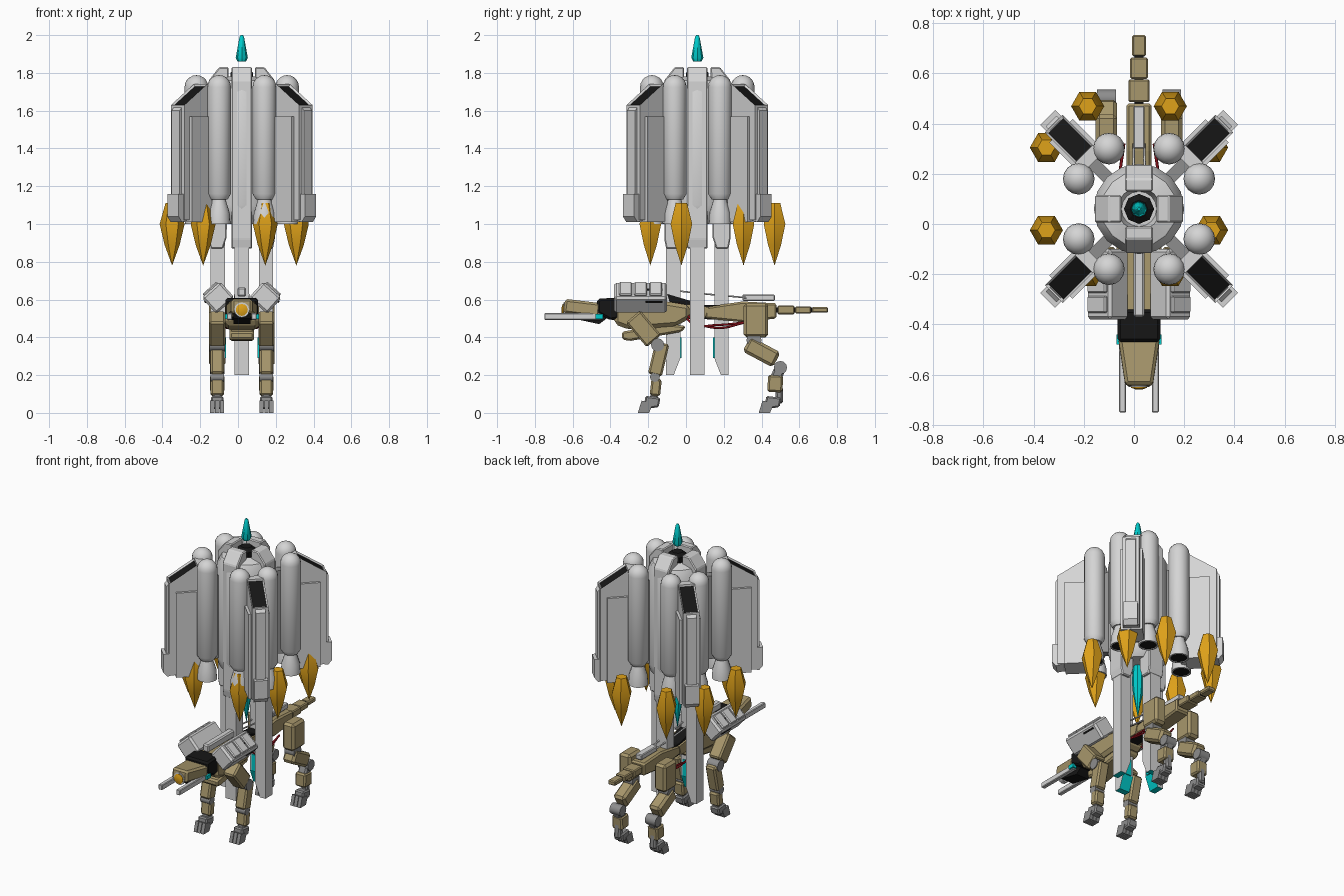
import bpy, bmesh, math
from mathutils import Vector, Matrix

cube = bpy.data.objects.get("Cube")
if cube:
    bpy.data.objects.remove(cube, do_unlink=True)

CX, CY = 0.02, 0.06          # axis of the rocket pack; CX is also the mirror plane
HALF = math.pi / 2


def material(name, r, g, b):
    m = bpy.data.materials.new(name)
    m.use_nodes = True
    m.diffuse_color = (r, g, b, 1)
    m.node_tree.nodes["Principled BSDF"].inputs["Base Color"].default_value = (r, g, b, 1)
    return m


WHITE = material("pale grey", 0.66, 0.66, 0.66)
GREY = material("mid grey", 0.27, 0.27, 0.27)
TAN = material("tan", 0.39, 0.31, 0.15)
BLACK = material("black", 0.008, 0.008, 0.008)
GOLD = material("gold", 0.74, 0.36, 0.01)
CYAN = material("cyan", 0.0, 0.6, 0.6)
RED = material("dark red", 0.25, 0.005, 0.01)


def finish(name, bm, mats, matrix, smooth=False):
    bmesh.ops.recalc_face_normals(bm, faces=bm.faces)
    mesh = bpy.data.meshes.new(name)
    bm.to_mesh(mesh)
    bm.free()
    for m in mats:
        mesh.materials.append(m)
    ob = bpy.data.objects.new(name, mesh)
    ob.matrix_world = matrix
    bpy.context.collection.objects.link(ob)
    if smooth:
        bpy.ops.object.select_all(action='DESELECT')
        ob.select_set(True)
        bpy.context.view_layer.objects.active = ob
        bpy.ops.object.shade_smooth_by_angle(angle=math.radians(40))
    return ob


def place(loc, angle=0.0, axis='Z'):
    return Matrix.Translation(loc) @ Matrix.Rotation(angle, 4, axis)


def lathe(name, profile, loc, mat, sides=16, matrix=None, smooth=True):
    """Revolve (radius, height) points about the local z axis."""
    bm = bmesh.new()
    rings = [[bm.verts.new((r * math.cos(k * math.tau / sides), r * math.sin(k * math.tau / sides), z))
              for k in range(sides)] for r, z in profile]
    for a, b in zip(rings, rings[1:]):
        for k in range(sides):
            n = (k + 1) % sides
            bm.faces.new((a[k], a[n], b[n], b[k]))
    bmesh.ops.remove_doubles(bm, verts=bm.verts, dist=1e-5)
    bmesh.ops.holes_fill(bm, edges=bm.edges, sides=0)
    return finish(name, bm, [mat], matrix or Matrix.Translation(loc), smooth)


def slab(name, pts, half, mats, loc=(0, 0, 0), angle=HALF, bevel=0.0, rule=None):
    """Extrude a side profile (u, z) sideways; angle turns u about z."""
    bm = bmesh.new()
    f = bm.faces.new([bm.verts.new((u, -half, z)) for u, z in pts])
    ext = bmesh.ops.extrude_face_region(bm, geom=[f])
    bmesh.ops.translate(bm, vec=(0, 2 * half, 0),
                        verts=[v for v in ext["geom"] if isinstance(v, bmesh.types.BMVert)])
    bmesh.ops.recalc_face_normals(bm, faces=bm.faces)
    if bevel:
        bmesh.ops.bevel(bm, geom=bm.edges[:], offset=bevel, segments=1, affect='EDGES')
    if rule:
        rule(bm)
    return finish(name, bm, mats, place(loc, angle))


def box(name, loc, size, mat, bevel=0.0, rot=0.0, axis='Y', taper=1.0):
    """Box whose -y end may be tapered in x."""
    bm = bmesh.new()
    bmesh.ops.create_cube(bm, size=1)
    for v in bm.verts:
        t = taper if v.co.y < 0 else 1
        v.co = Vector((v.co.x * size[0] * t, v.co.y * size[1], v.co.z * size[2]))
    if bevel:
        bmesh.ops.bevel(bm, geom=bm.edges[:], offset=bevel, segments=1, affect='EDGES')
    return finish(name, bm, [mat], place(loc, rot, axis))


def bar(name, x, p, q, width, depth, mat, bevel=0.01):
    """Box running from p to q, both (y, z), at a given x."""
    dy, dz = q[0] - p[0], q[1] - p[1]
    mid = (x, (p[0] + q[0]) / 2, (p[1] + q[1]) / 2)
    return box(name, mid, (width, math.hypot(dy, dz), depth), mat, bevel, math.atan2(dz, dy), 'X')


def joint(name, x, y, z, r, width, mat=GREY):
    lathe(name, [(r, -width / 2), (r, width / 2)], None, mat, 12,
          place((x, y, z), HALF, 'Y'))


def tube(name, pts, r, mat):
    cu = bpy.data.curves.new(name, 'CURVE')
    cu.dimensions = '3D'
    cu.bevel_depth, cu.bevel_resolution = r, 1
    sp = cu.splines.new('BEZIER')
    sp.bezier_points.add(len(pts) - 1)
    for bp, co in zip(sp.bezier_points, pts):
        bp.co = co
        bp.handle_left_type = bp.handle_right_type = 'AUTO'
    cu.materials.append(mat)
    bpy.context.collection.objects.link(bpy.data.objects.new(name, cu))


def dark_slope(bm):
    top = [f for f in bm.faces if 0.3 < f.normal.z < 0.99]
    bmesh.ops.inset_region(bm, faces=top, thickness=0.012, depth=-0.01)
    for f in top:
        f.material_index = 1


def lit_underside(bm):
    for f in bm.faces:
        f.material_index = 1 if f.normal.z < -0.1 else 0


# Rocket core with crown
axis = (CX, CY, 0)
lathe("core", [(0.13, 1.0), (0.165, 1.04), (0.18, 1.1), (0.18, 1.7), (0.15, 1.76), (0.085, 1.78), (0.07, 1.72)],
      axis, WHITE, 16)
lathe("crown_socket", [(0.06, 1.7), (0.06, 1.8), (0.035, 1.82)], axis, BLACK, 8, smooth=False)
lathe("crown_beacon", [(0.022, 1.86), (0.032, 1.88), (0.012, 1.99), (0.006, 2.0)], axis, CYAN, 8)
lathe("core_flame", [(0.03, 1.0), (0.036, 0.9), (0.03, 0.82), (0, 0.65)], axis, CYAN, 8)

# Four columns and landing beams
for i in range(4):
    a = i * HALF
    slab("column", [(0.08, 0.93), (0.1, 0.87), (0.165, 0.87), (0.175, 0.92), (0.175, 1.76), (0.12, 1.83), (0.07, 1.83)],
         0.055, [WHITE], axis, a, 0.006)
    slab("landing_beam", [(0.09, 0.29), (0.125, 0.2), (0.165, 0.2), (0.165, 0.9), (0.09, 0.9)],
         0.038, [WHITE, CYAN], axis, a, rule=lit_underside)
    slab("beam_light", [(0.084, 0.29), (0.091, 0.29), (0.091, 0.4), (0.084, 0.4)], 0.022, [CYAN], axis, a)

# Eight booster tanks with nozzles, and eight hanging flames
dome = [(0.063 * math.cos(t * HALF / 5), 1.725 + 0.063 * math.sin(t * HALF / 5)) for t in range(6)]
spots = [(sx * u, sy * v) for sx in (-1, 1) for sy in (-1, 1) for u, v in ((0.12, 0.24), (0.24, 0.12))]
for x, y in spots:
    at = (CX + x, CY + y, 0)
    lathe("booster_tank", [(0.045, 1.13), (0.063, 1.16)] + dome, at, WHITE, 16)
    lathe("booster_nozzle", [(0.033, 1.14), (0.04, 1.11), (0.056, 1.06), (0.06, 1.0), (0.052, 1.0), (0.035, 1.08)],
          at, WHITE, 16)
    lathe("nozzle_throat", [(0.052, 1.004), (0.052, 1.012)], at, BLACK, 16)
    lathe("booster_flame", [(0.035, 1.11), (0.066, 1.0), (0.04, 0.89), (0, 0.78)],
          (-0.02 + x * 1.37, 0.14 + y * 1.37, 0), GOLD, 6)

# Four diagonal fins
for i in range(4):
    a = (i + 0.5) * HALF
    slab("fin", [(0.26, 1.02), (0.48, 1.02), (0.48, 1.63), (0.31, 1.74), (0.26, 1.74)],
         0.05, [WHITE, BLACK], axis, a, rule=dark_slope)
    slab("fin_side_panels", [(0.29, 1.01), (0.44, 1.01), (0.44, 1.57), (0.29, 1.57)], 0.066, [WHITE], axis, a)
    slab("fin_outer_rib", [(0.47, 1.02), (0.495, 1.02), (0.495, 1.6), (0.47, 1.63)], 0.03, [WHITE], axis, a)
    slab("fin_skirt", [(0.45, 1.02), (0.49, 1.01), (0.515, 1.04), (0.515, 1.16), (0.45, 1.16)], 0.042, [WHITE], axis, a)
    slab("fin_bracket", [(0.15, 1.1), (0.28, 1.1), (0.28, 1.65), (0.15, 1.65)], 0.025, [GREY], axis, a)

# Walker head
mid = (CX, 0, 0)
box("head", (CX, -0.55, 0.555), (0.165, 0.19, 0.075), TAN, 0.012, -0.12, 'X', 0.66)
slab("jaw", [(-0.6, 0.5), (-0.46, 0.47), (-0.42, 0.5), (-0.42, 0.54), (-0.62, 0.535)], 0.045, [BLACK], mid)
slab("neck", [(-0.47, 0.53), (-0.4, 0.49), (-0.34, 0.5), (-0.34, 0.61), (-0.47, 0.605)], 0.085, [BLACK], mid, bevel=0.012)
facing = place((CX, -0.64, 0.545), HALF, 'X')
lathe("eye_ring", [(0.04, -0.02), (0.04, 0.008)], None, WHITE, 12, facing)
lathe("eye", [(0.032, 0), (0.032, 0.012), (0.015, 0.018)], None, GOLD, 12, facing)

# Walker trunk
slab("chest", [(-0.38, 0.47), (-0.3, 0.44), (-0.05, 0.46), (0.02, 0.5), (0.02, 0.57), (-0.1, 0.59), (-0.38, 0.6)],
     0.09, [TAN], mid, bevel=0.02)
slab("belly_plate", [(-0.34, 0.39), (-0.3, 0.38), (-0.02, 0.43), (0.0, 0.46), (-0.1, 0.47), (-0.34, 0.43)],
     0.065, [TAN], mid, bevel=0.01)
slab("waist", [(-0.06, 0.5), (0.34, 0.49), (0.34, 0.57), (0.1, 0.57), (-0.1, 0.63)], 0.042, [BLACK], mid)
slab("spine_cover", [(-0.02, 0.5), (0.1, 0.5), (0.12, 0.56), (0.0, 0.575)], 0.055, [TAN], mid)
slab("pelvis", [(0.1, 0.5), (0.3, 0.48), (0.48, 0.5), (0.48, 0.58), (0.3, 0.59), (0.1, 0.56)], 0.05, [TAN], mid, bevel=0.01)
box("spine_rail", (CX, -0.2, 0.64), (0.045, 0.34, 0.05), WHITE, 0.008)
box("rump_plate", (CX, 0.385, 0.61), (0.045, 0.17, 0.035), WHITE, 0.005)
for y, w, length in ((0.53, 0.085, 0.09), (0.62, 0.07, 0.085), (0.71, 0.054, 0.085)):
    box("tail_segment", (CX, y, 0.545), (w, length, w * 0.55), TAN, 0.006)
box("tail_core", (CX, 0.58, 0.545), (0.035, 0.3, 0.025), BLACK)

# Paired parts of the walker
for s in (-1, 1):
    x = CX + s * 0.13
    side = "left_" if s > 0 else "right_"
    box(side + "gun_barrel", (CX + s * 0.065, -0.6, 0.51), (0.028, 0.3, 0.035), WHITE, 0.004)
    box(side + "gun_light", (CX + s * 0.075, -0.46, 0.51), (0.03, 0.04, 0.025), CYAN)
    # Shoulder armour: tilted block with raised plates
    tilt = s * math.radians(42)
    box(side + "shoulder_armour", (CX + s * 0.125, -0.24, 0.61), (0.13, 0.28, 0.115), WHITE, 0.012, tilt)
    for y in (-0.32, -0.24, -0.16):
        box(side + "armour_plate", (CX + s * 0.14, y, 0.627), (0.1, 0.068, 0.095), WHITE, 0.006, tilt)
    for z in (0.59, 0.65):
        box(side + "armour_vent", (CX + s * (0.192 - (z - 0.59) * 0.5), -0.17, z), (0.012, 0.09, 0.012), BLACK, 0, tilt)
    # Front leg
    bar(side + "front_shoulder", x, (-0.28, 0.51), (-0.17, 0.38), 0.085, 0.1, TAN)
    joint(side + "front_elbow", x, -0.15, 0.36, 0.035, 0.08)
    bar(side + "front_shin", x, (-0.125, 0.37), (-0.165, 0.2), 0.072, 0.075, TAN)
    joint(side + "front_ankle", x, -0.165, 0.19, 0.026, 0.07)
    bar(side + "front_cuff", x, (-0.155, 0.18), (-0.165, 0.09), 0.07, 0.055, TAN)
    bar(side + "front_pastern", x, (-0.165, 0.1), (-0.18, 0.05), 0.05, 0.04, GREY)
    # Hind leg
    box(side + "hip", (x, 0.37, 0.49), (0.085, 0.13, 0.18), TAN, 0.015)
    joint(side + "hip_pivot", x, 0.36, 0.385, 0.04, 0.07)
    bar(side + "hind_thigh", x, (0.32, 0.365), (0.48, 0.28), 0.085, 0.09, TAN, 0.015)
    joint(side + "hind_knee", x, 0.5, 0.24, 0.035, 0.075)
    bar(side + "hind_shin", x, (0.5, 0.24), (0.47, 0.17), 0.06, 0.06, GREY)
    bar(side + "hind_cuff", x, (0.475, 0.2), (0.47, 0.11), 0.075, 0.08, TAN)
    bar(side + "hind_pastern", x, (0.49, 0.19), (0.495, 0.05), 0.045, 0.04, GREY)
    # Feet with three toes each
    for part, y in (("front", -0.195), ("hind", 0.445)):
        slab(side + part + "_foot", [(-0.03, 0.02), (0.05, 0.03), (0.06, 0.08), (-0.02, 0.09)], 0.033, [GREY],
             (x, y, 0), bevel=0.008)
        for t in (-1, 0, 1):
            slab(side + part + "_toe", [(-0.06, 0), (0, 0), (0.02, 0.05), (-0.04, 0.065)], 0.011, [GREY],
                 (x + t * 0.026, y, 0))
    # Cables
    for k in range(2):
        tube(side + "cable", [(CX + s * 0.05, -0.04, 0.58), (CX + s * 0.08, 0.04, 0.49 - k * 0.02),
                              (CX + s * 0.08, 0.16, 0.45 + k * 0.015), (CX + s * 0.06, 0.32, 0.48)], 0.006, RED)
    tube(side + "spine_wire", [(CX + s * 0.025, -0.08, 0.65), (CX + s * 0.025, 0.1, 0.63),
                               (CX + s * 0.02, 0.32, 0.61)], 0.005, WHITE)
